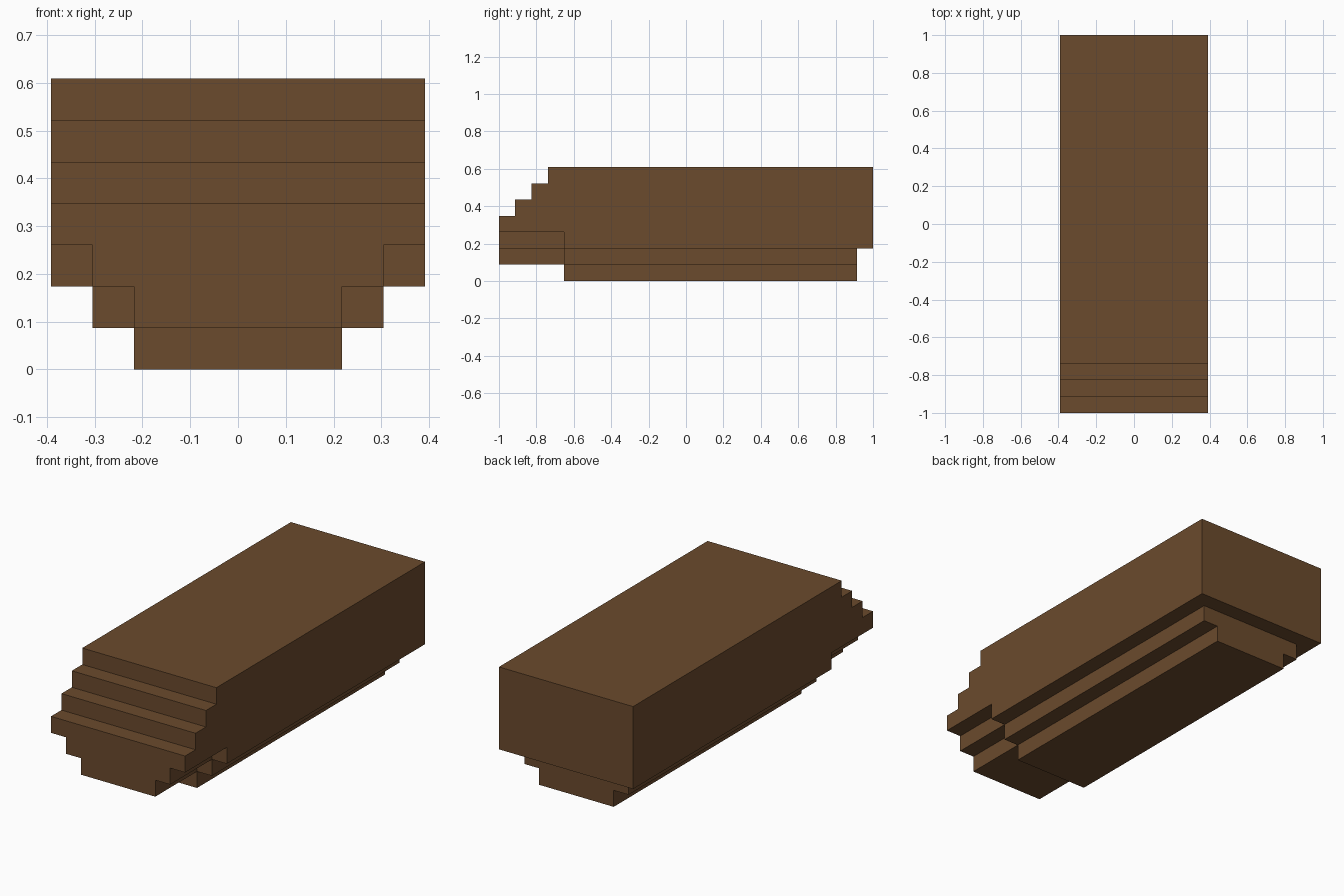
import bpy, bmesh
from mathutils import Vector

if "Cube" in bpy.data.objects:
    bpy.data.objects.remove(bpy.data.objects["Cube"])

U = 2 / 23            # one block step
NX, NY, NZ = 9, 23, 7


def filled(x, y, z):
    """Stepped log: sloped nose on top, rounded keel below."""
    if not (0 <= x < NX and 0 <= y < NY and 0 <= z < NZ):
        return False
    if y < z - 3:                     # top steps at the nose
        return False
    nose = y < 4
    if nose and z == 0:               # nose sits one step higher
        return False
    if y == NY - 1 and z < 2:         # keel stops short of the back
        return False
    inset = max(0, 2 - (z - 1 if nose else z))   # side steps
    return inset <= x < NX - inset


# Outer walls of the stepped solid
bm = bmesh.new()
for x in range(NX):
    for y in range(NY):
        for z in range(NZ):
            if not filled(x, y, z):
                continue
            centre = Vector((x + 0.5 - NX / 2, y + 0.5 - NY / 2, z + 0.5))
            for axis in range(3):
                for sign in (-1, 1):
                    n = Vector((0, 0, 0))
                    n[axis] = sign
                    if filled(x + int(n.x), y + int(n.y), z + int(n.z)):
                        continue
                    a = Vector((0, 0, 0))
                    a[(axis + 1) % 3] = 0.5
                    b = n.cross(a)
                    mid = centre + n * 0.5
                    bm.faces.new([bm.verts.new((mid + o) * U)
                                  for o in (a + b, b - a, -a - b, a - b)])

# Merge into large flat faces
bmesh.ops.remove_doubles(bm, verts=bm.verts[:], dist=U * 0.01)
bmesh.ops.recalc_face_normals(bm, faces=bm.faces[:])
bmesh.ops.dissolve_limit(bm, angle_limit=0.02, verts=bm.verts[:], edges=bm.edges[:])

mesh = bpy.data.meshes.new("stepped_block")
bm.to_mesh(mesh)
bm.free()

# Single brown colour
brown = bpy.data.materials.new("brown")
brown.diffuse_color = (0.147, 0.069, 0.026, 1)
brown.use_nodes = True
brown.node_tree.nodes["Principled BSDF"].inputs["Base Color"].default_value = brown.diffuse_color
mesh.materials.append(brown)
bpy.context.collection.objects.link(bpy.data.objects.new("stepped_block", mesh))
